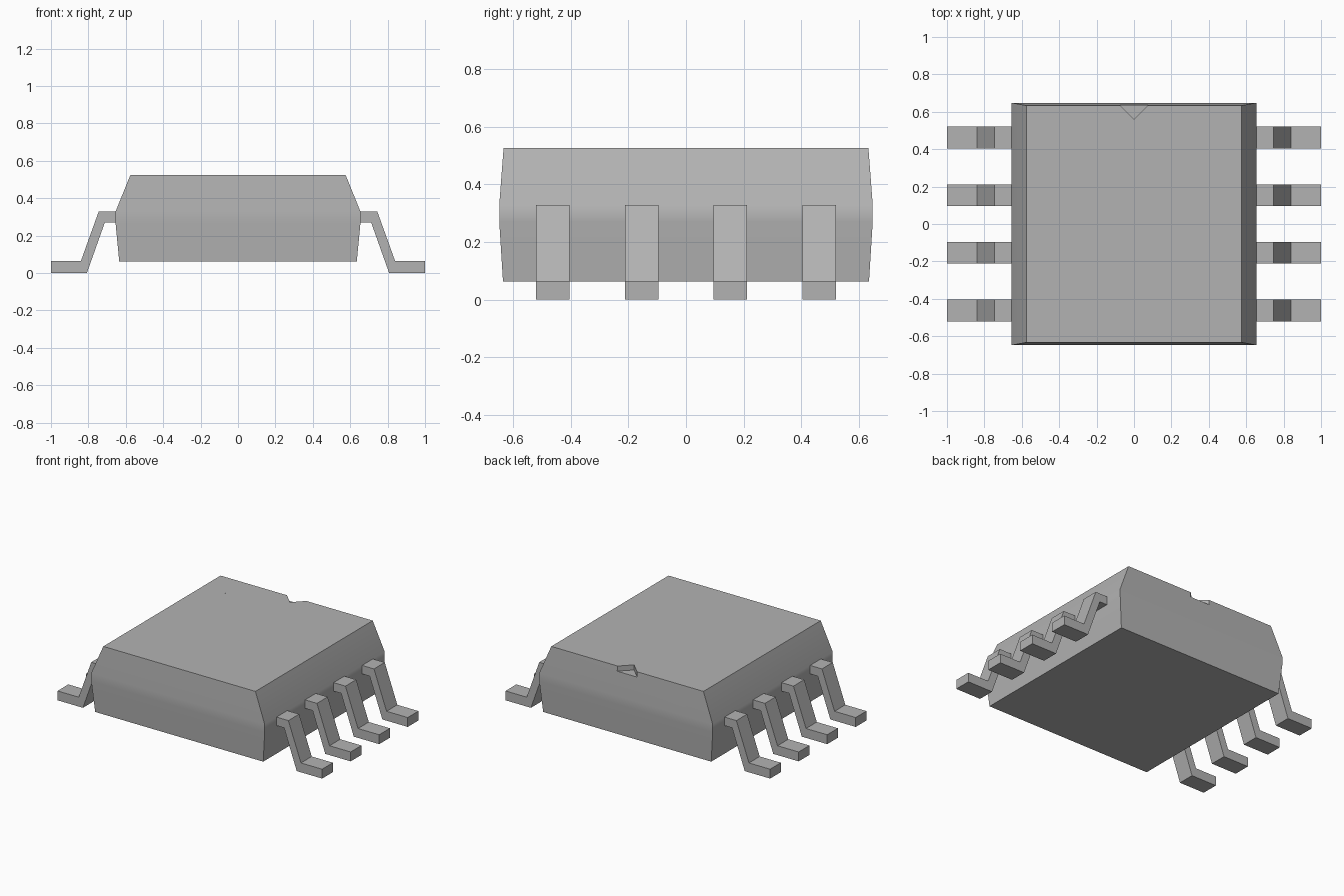
import bpy
import bmesh
from math import radians

cube = bpy.data.objects.get("Cube")
if cube:
    bpy.data.objects.remove(cube, do_unlink=True)

GREY = (0.45, 0.45, 0.45, 1)
grey = bpy.data.materials.new("plain grey")
grey.use_nodes = True
grey.diffuse_color = GREY
grey.node_tree.nodes["Principled BSDF"].inputs["Base Color"].default_value = GREY


def loft(name, rings):
    """Closed solid joining equal-length rings of points, capped at both ends."""
    bm = bmesh.new()
    loops = [[bm.verts.new(p) for p in ring] for ring in rings]
    for a, b in zip(loops, loops[1:]):
        for i in range(len(a)):
            j = (i + 1) % len(a)
            bm.faces.new((a[i], a[j], b[j], b[i]))
    bm.faces.new(loops[0])
    bm.faces.new(loops[-1])
    bmesh.ops.recalc_face_normals(bm, faces=bm.faces)
    mesh = bpy.data.meshes.new(name)
    bm.to_mesh(mesh)
    bm.free()
    mesh.materials.append(grey)
    obj = bpy.data.objects.new(name, mesh)
    bpy.context.collection.objects.link(obj)
    return obj


def rectangle(x, y, z):
    return [(-x, -y, z), (x, -y, z), (x, y, z), (-x, y, z)]


# Package body: tapered block with a narrow upright band at its waist
TOP = 0.525
body = loft("body", [rectangle(0.635, 0.635, 0.062), rectangle(0.655, 0.648, 0.27),
                     rectangle(0.655, 0.648, 0.328), rectangle(0.575, 0.633, TOP)])

# Triangular notch in the top of the back edge
notch = [(0, 0.56), (0.12, 0.68), (-0.12, 0.68)]
cutter = loft("notch_cutter", [[(x, y, z) for x, y in notch] for z in (TOP - 0.035, TOP + 0.1)])
cutter.hide_render = True
cut = body.modifiers.new("notch", "BOOLEAN")
cut.operation = "DIFFERENCE"
cut.solver = "EXACT"
cut.object = cutter
bpy.context.view_layer.objects.active = body
body.select_set(True)
bpy.ops.object.modifier_apply(modifier="notch")
bpy.data.objects.remove(cutter, do_unlink=True)

# Soft waist, crisp corners
bpy.ops.object.shade_smooth_by_angle(angle=radians(30))
weighted = body.modifiers.new("weighted normals", "WEIGHTED_NORMAL")
weighted.keep_sharp = True
body.select_set(False)

# Gull-wing leads, four on each side
profile = [(0.62, 0.328), (0.745, 0.328), (0.84, 0.064), (1, 0.064),
           (1, 0), (0.808, 0), (0.712, 0.27), (0.62, 0.27)]
HALF_WIDTH = 0.058
for side, label in ((1, "left"), (-1, "right")):
    for n, y in enumerate((-0.462, -0.154, 0.154, 0.462), 1):
        loft(f"{label}_lead_{n}", [[(side * x, y + w, z) for x, z in profile]
                                   for w in (-HALF_WIDTH, HALF_WIDTH)])

# Flush first-pin mark near the back right corner
bpy.ops.mesh.primitive_cylinder_add(vertices=24, radius=0.03, depth=0.008,
                                    location=(-0.43, 0.45, TOP - 0.0038))
mark = bpy.context.object
mark.name = "pin_mark"
mark.data.materials.append(grey)
